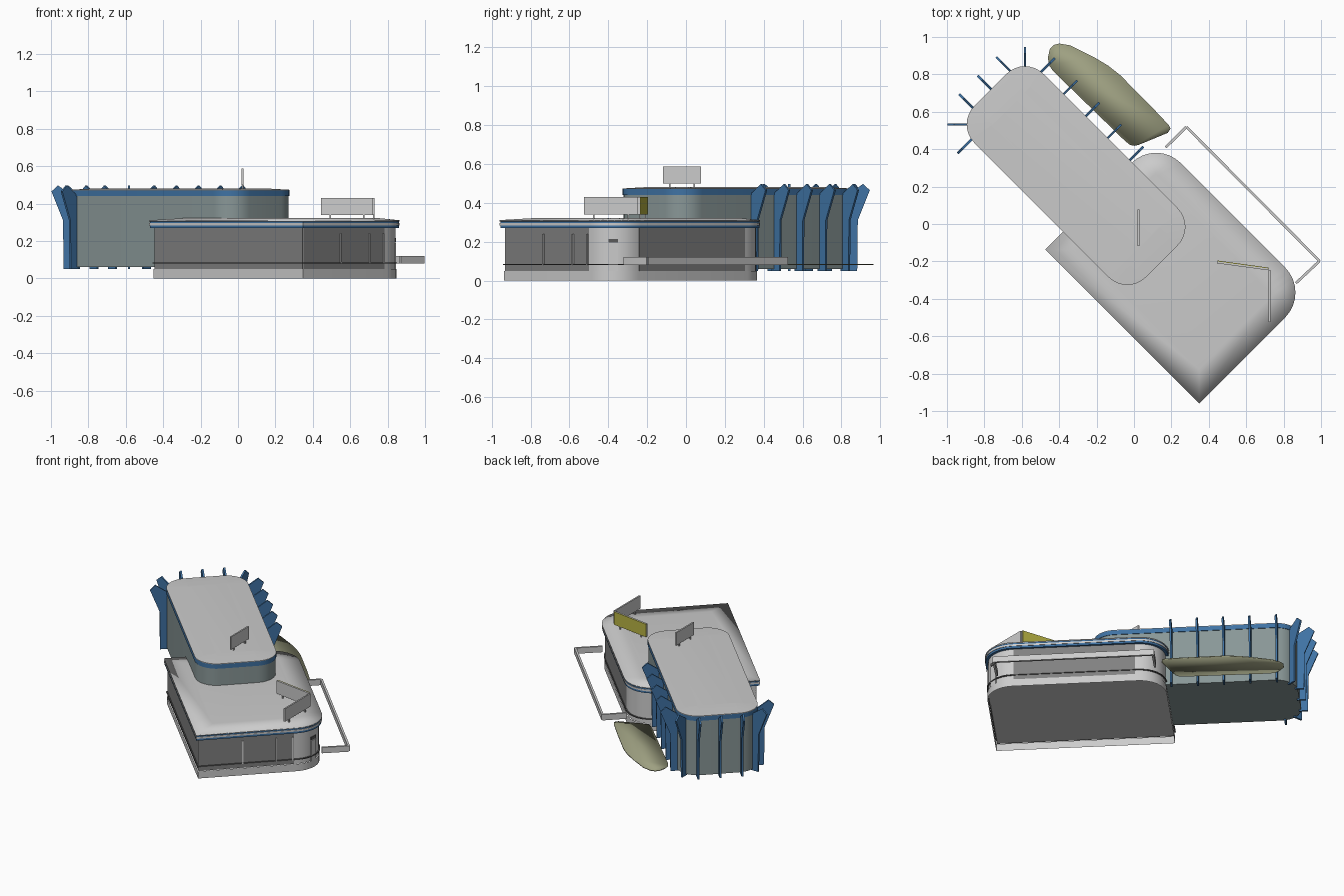
import bpy, bmesh, math
from mathutils import Vector

if "Cube" in bpy.data.objects:
    bpy.data.objects.remove(bpy.data.objects["Cube"])

S = math.sqrt(0.5)


def mat(name, *c):
    m = bpy.data.materials.new(name)
    m.diffuse_color = (*c, 1)
    m.use_nodes = True
    m.node_tree.nodes["Principled BSDF"].inputs["Base Color"].default_value = m.diffuse_color
    return m


BLUE = mat("blue", 0.05, 0.17, 0.37)
GLASS = mat("dark_glass", 0.22, 0.22, 0.22)
WALL = mat("grey_green", 0.25, 0.31, 0.31)
OLIVE = mat("olive", 0.34, 0.35, 0.22)
YELLOW = mat("yellow", 0.5, 0.47, 0.06)
DARK = mat("dark", 0.1, 0.1, 0.1)


def P(u, v):
    """Building axes (u along the length, v across) to world x, y."""
    return ((u + v) * S, (v - u) * S)


def finish(name, bm, m=None, angle=30):
    bmesh.ops.remove_doubles(bm, verts=bm.verts, dist=1e-5)
    bmesh.ops.recalc_face_normals(bm, faces=bm.faces)
    me = bpy.data.meshes.new(name)
    bm.to_mesh(me)
    bm.free()
    ob = bpy.data.objects.new(name, me)
    bpy.context.collection.objects.link(ob)
    if m:
        me.materials.append(m)
    bpy.ops.object.select_all(action='DESELECT')
    bpy.context.view_layer.objects.active = ob
    ob.select_set(True)
    bpy.ops.object.shade_smooth_by_angle(angle=math.radians(angle))
    return ob


def loft(name, rings, m=None, caps=True, angle=30):
    """Surface through rings of 3D points with equal counts, capped by default."""
    bm = bmesh.new()
    vs = [[bm.verts.new(p) for p in r] for r in rings]
    n = len(vs[0])
    for a, b in zip(vs, vs[1:]):
        for i in range(n):
            j = (i + 1) % n
            bm.faces.new((a[i], a[j], b[j], b[i]))
    if caps:
        bm.faces.new(vs[0][::-1])
        bm.faces.new(vs[-1])
    return finish(name, bm, m, angle)


def prism(name, pts, z0, z1, m=None, **kw):
    return loft(name, [[(x, y, z) for x, y in pts] for z in (z0, z1)], m, **kw)


def outline(rect, radii, d=0.0, seg=8):
    """Rounded rectangle in u, v, shrunk by d."""
    u0, u1, v0, v1 = rect[0] + d, rect[1] - d, rect[2] + d, rect[3] - d
    pts = []
    corners = ((u0, v0, 1, 1), (u1, v0, -1, 1), (u1, v1, -1, -1), (u0, v1, 1, -1))
    for k, ((u, v, su, sv), r) in enumerate(zip(corners, radii)):
        if r == 0:
            pts.append((u, v))
            continue
        r -= d
        for i in range(seg + 1):
            a = math.pi + (k + i / seg) * math.pi / 2
            pts.append((u + su * r + r * math.cos(a), v + sv * r + r * math.sin(a)))
    return pts


def slab(name, rect, radii, d, z0, z1, m=None, **kw):
    return prism(name, [P(*p) for p in outline(rect, radii, d)], z0, z1, m, **kw)


def roof(name, rect, radii, z0, z1, z2, inset, angle=30):
    o = outline(rect, radii)
    u0, u1, v0, v1 = rect
    inner = [(min(max(u, u0 + inset), u1 - inset), min(max(v, v0 + inset), v1 - inset)) for u, v in o]
    return loft(name, [[(*P(*p), z0) for p in o], [(*P(*p), z1) for p in o],
                       [(*P(*p), z2) for p in inner]], angle=angle)


def bar(name, a, b, t, z0, z1, m=None):
    """Upright panel between two plan points."""
    a, b = Vector(a), Vector(b)
    d = (b - a).normalized()
    n = Vector((-d.y, d.x)) * t / 2
    return prism(name, [a - n, b - n, b + n, a + n], z0, z1, m)


# lower hall: open plinth skirt, walls with raised floor, fascia and roof
LO, LR = (-0.24, 0.925, -0.432, 0.407), (0, 0, 0.19, 0.185)
slab("hall_plinth", LO, LR, 0.016, 0, 0.05, caps=False)
slab("hall_wall", LO, LR, 0.02, 0.05, 0.27)
slab("hall_sill", LO, LR, 0.012, 0.079, 0.086, DARK)
slab("hall_fascia", LO, LR, 0.003, 0.27, 0.31, BLUE)
slab("hall_fascia_stripe", LO, LR, 0, 0.284, 0.296)
roof("hall_roof", LO, LR, 0.305, 0.311, 0.322, 0.13, angle=180)

# window strips and mullions of the hall
bar("front_window", P(-0.22, -0.409), P(0.902, -0.409), 0.008, 0.05, 0.27, GLASS)
bar("side_window", P(0.902, -0.41), P(0.902, 0.2), 0.008, 0.05, 0.27, GLASS)
bar("rear_window", P(-0.04, 0.386), P(0.73, 0.386), 0.008, 0.05, 0.27, GLASS)
for i, v in enumerate((-0.13, 0.085, 0.19)):
    bar(f"side_mullion_{i}", P(0.907, v - 0.004), P(0.907, v + 0.004), 0.014, 0.08, 0.24)
bar("corner_door", (0.84, -0.40), (0.84, -0.35), 0.012, 0.05, 0.19)
bar("door_vent", (0.84, -0.40), (0.84, -0.35), 0.012, 0.195, 0.215, DARK)

# upper hall, walls flush with the fascia
UP, UR = (-1.05, 0.246, -0.297, 0.225), (0.14,) * 4
slab("tower_wall", UP, UR, 0.004, 0.06, 0.445, WALL)
slab("tower_fascia", UP, UR, 0, 0.44, 0.47, BLUE)
roof("tower_roof", UP, UR, 0.47, 0.474, 0.482, 0.139)

# sun fins: plan position on the wall and outward direction
fins = [((-1.05, v), (-1, 0)) for v in (-0.17, -0.03, 0.11)]
fins += [((u, 0.225), (0, 1)) for u in (-0.926, -0.757, -0.59, -0.424, -0.257)]
fins += [((-0.934, -0.297), (0, -1))]
k = 0.14 * (1 - S)
fins += [((-1.05 + k, 0.225 - k), (-S, S)), ((-1.05 + k, -0.297 + k), (-S, -S))]
profile = ((-0.02, 0.05), (0.038, 0.05), (0.041, 0.31), (0.103, 0.465), (0.068, 0.497), (0, 0.45), (-0.02, 0.44))
for i, (p, d) in enumerate(fins):
    o, d = Vector(P(*p)), Vector(P(*d))
    n = Vector((-d.y, d.x)) * 0.006
    loft(f"sun_fin_{i}", [[(*(o + d * r + n * s), z) for r, z in profile] for s in (-1, 1)], BLUE)

# leaf-shaped terrace
leaf = [(-0.40, 0.965), (-0.34, 0.955), (-0.21, 0.89), (-0.14, 0.848), (-0.075, 0.797), (0.085, 0.636),
        (0.185, 0.53), (0.196, 0.51), (0.18, 0.487), (0.03, 0.425), (0.005, 0.418), (-0.02, 0.422),
        (-0.048, 0.444), (-0.433, 0.818), (-0.455, 0.85), (-0.46, 0.89), (-0.45, 0.935), (-0.43, 0.957)]
prism("terrace", leaf[::-1], 0.079, 0.086, OLIVE, angle=180)

# balcony parapet
rail = [(0.17, 0.41), (0.28, 0.519), (0.992, -0.198), (0.866, -0.316)]
for i in range(3):
    bar(f"parapet_{i}", rail[i], rail[i + 1], 0.014, 0.08, 0.12)

# roof boards on short posts
boards = [((0.025, -0.118), (0.025, 0.077), 0.475, 0.50, 0.588),
          ((0.444, -0.205), (0.722, -0.243), 0.31, 0.34, 0.43),
          ((0.725, -0.247), (0.725, -0.525), 0.31, 0.34, 0.43)]
for i, (a, b, zr, z0, z1) in enumerate(boards):
    bar(f"roof_board_{i}", a, b, 0.01, z0, z1)
    for j, f in enumerate((0.18, 0.82)):
        c = Vector(a).lerp(Vector(b), f)
        bar(f"board_post_{i}_{j}", c - Vector((0.004, 0)), c + Vector((0.004, 0)), 0.008, zr, z1 - 0.01)
bar("board_back", (0.446, -0.198), (0.72, -0.236), 0.005, 0.34, 0.43, YELLOW)
